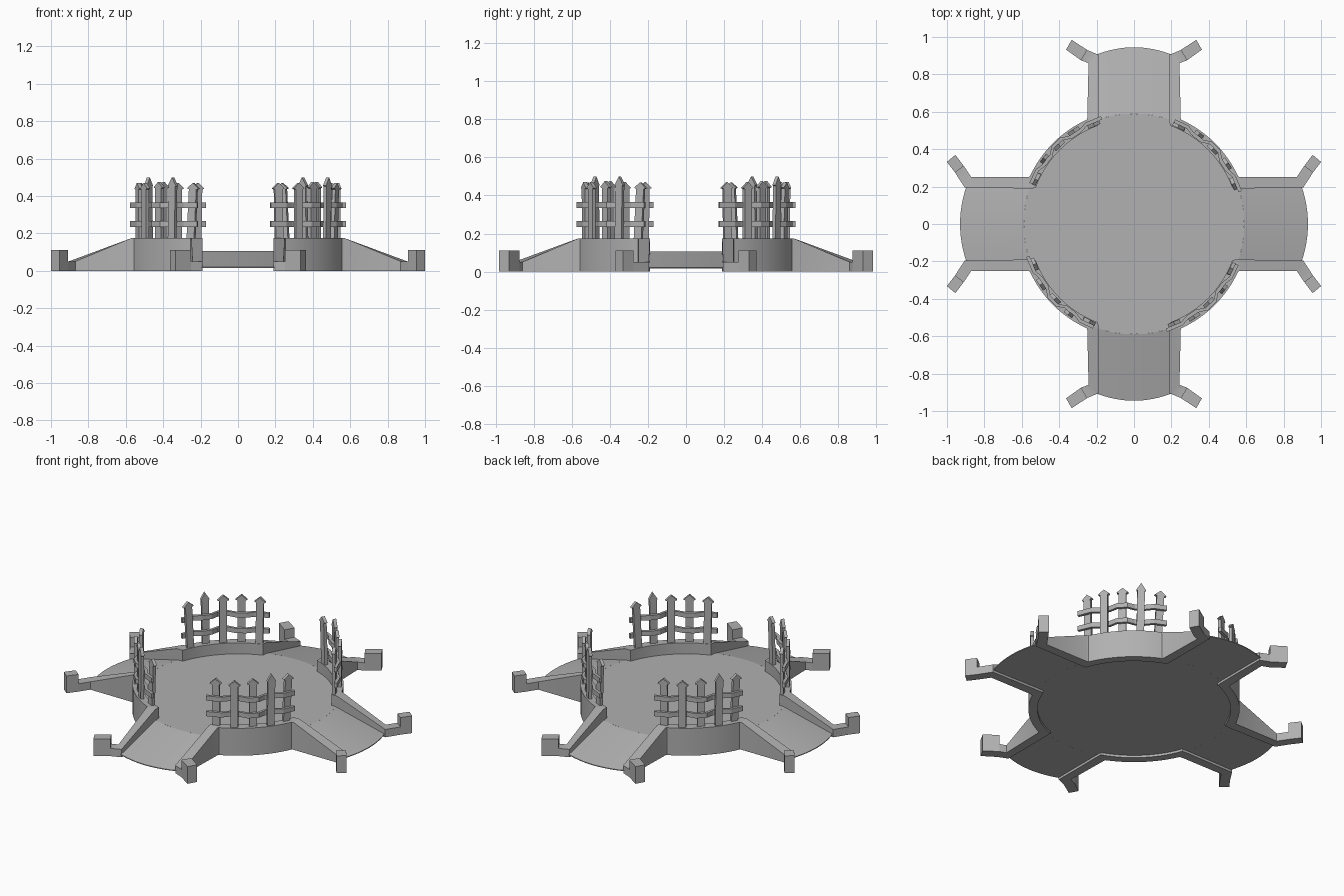
import bpy, bmesh, math
from mathutils import Vector, Matrix

if "Cube" in bpy.data.objects:
    bpy.data.objects.remove(bpy.data.objects["Cube"])

FLOOR_Z, BASE_Z, WALL_Z, LOW_Z = 0.105, 0.015, 0.175, 0.05
GREY = bpy.data.materials.new("dark_grey")
GREY.diffuse_color = (0.44, 0.44, 0.44, 1)
GREY.use_nodes = True
GREY.node_tree.nodes["Principled BSDF"].inputs["Base Color"].default_value = GREY.diffuse_color


def finish(bm, name, smooth=False):
    bmesh.ops.recalc_face_normals(bm, faces=bm.faces)
    me = bpy.data.meshes.new(name)
    bm.to_mesh(me)
    bm.free()
    me.materials.append(GREY)
    ob = bpy.data.objects.new(name, me)
    bpy.context.collection.objects.link(ob)
    if smooth:
        bpy.ops.object.select_all(action='DESELECT')
        bpy.context.view_layer.objects.active = ob
        ob.select_set(True)
        bpy.ops.object.shade_smooth_by_angle(angle=math.radians(25))
    return ob


def loft(name, stations, sx=1, sy=1, smooth=False):
    """Box-section strip; each station is (outer xy, inner xy, bottom z, top z)."""
    bm = bmesh.new()
    rings = []
    for o, i, z0, z1 in stations:
        pts = [(o, z0), (o, z1), (i, z1), (i, z0)]
        rings.append([bm.verts.new((p[0] * sx, p[1] * sy, z)) for p, z in pts])
    for a, b in zip(rings, rings[1:]):
        for k in range(4):
            bm.faces.new((a[k], a[(k + 1) % 4], b[(k + 1) % 4], b[k]))
    bm.faces.new(rings[0])
    bm.faces.new(rings[-1])
    return finish(bm, name, smooth)


def polar(r, deg):
    return (r * math.cos(math.radians(deg)), r * math.sin(math.radians(deg)))


# round floor
bm = bmesh.new()
bmesh.ops.create_cone(bm, cap_ends=True, segments=64, radius1=0.59, radius2=0.59,
                      depth=FLOOR_Z - BASE_Z,
                      matrix=Matrix.Translation((0, 0, (FLOOR_Z + BASE_Z) / 2)))
finish(bm, "floor", True)

# four ramps with bowed outer ends
for k in range(4):
    mid, corner = (0.945, 0.91) if k % 2 else (0.93, 0.90)
    bm = bmesh.new()
    rows = []
    for j in range(13):
        x = -0.205 + 0.41 * j / 12
        yi = math.sqrt(0.59 ** 2 - x * x)
        yo = mid - (mid - corner) * (x / 0.19) ** 2
        pts = [(yi, FLOOR_Z), (yo, 0.02), (yo, BASE_Z), (yi, BASE_Z)]
        rows.append([bm.verts.new((y, x, z)) for y, z in pts])
    for a, b in zip(rows, rows[1:]):
        for n in range(4):
            bm.faces.new((a[n], a[(n + 1) % 4], b[(n + 1) % 4], b[n]))
    bm.faces.new(rows[0])
    bm.faces.new(rows[-1])
    bmesh.ops.rotate(bm, verts=bm.verts, matrix=Matrix.Rotation(k * math.pi / 2, 3, 'Z'))
    finish(bm, "ramp", True)

# corner walls: flare, sloped ramp side, arc, sloped ramp side, flare
wall = [((0.283, 0.875), (0.25, 0.93), 0, LOW_Z),
        ((0.243, 0.86), (0.19, 0.905), 0, LOW_Z),
        ((0.25, 0.565), (0.19, 0.565), 0, WALL_Z)]
for j in range(13):
    t = j / 12
    wall.append((polar(0.612, 65.5 - 41 * t), polar(0.56, 70 - 50 * t), 0, WALL_Z))
wall += [((0.568, 0.25), (0.568, 0.19), 0, WALL_Z),
         ((0.87, 0.25), (0.905, 0.195), 0, LOW_Z),
         ((0.91, 0.31), (0.957, 0.275), 0, LOW_Z)]
block_y = [((0.283, 0.875), (0.25, 0.93), 0, 0.11), ((0.363, 0.932), (0.333, 0.985), 0, 0.11)]
block_x = [((0.91, 0.31), (0.957, 0.275), 0, 0.11), ((0.955, 0.37), (1.0, 0.332), 0, 0.11)]
for sx in (1, -1):
    for sy in (1, -1):
        loft("corner_wall", wall, sx, sy, True)
        loft("end_block", block_y, sx, sy)
        loft("end_block", block_x, sx, sy)


def picket(angle, radius, top, head_w, head_h, lean):
    """Flat pointed board standing on the wall, facing outward."""
    w, z0, zs = 0.022, 0.16, top - head_h
    prof = [(-w, z0), (w, z0), (w, zs - 0.005), (head_w, zs), (0, top),
            (-head_w, zs), (-w, zs - 0.005)]
    bm = bmesh.new()
    f = bm.faces.new([bm.verts.new((-0.010, u, z)) for u, z in prof])
    ext = bmesh.ops.extrude_face_region(bm, geom=[f])
    bmesh.ops.translate(bm, vec=(0.020, 0, 0),
                        verts=[v for v in ext["geom"] if isinstance(v, bmesh.types.BMVert)])
    pivot = Matrix.Translation((0, 0, 0.17))
    tilt = pivot @ Matrix.Rotation(math.radians(lean), 4, 'X') @ pivot.inverted()
    m = Matrix.Rotation(math.radians(angle), 4, 'Z') @ Matrix.Translation((radius, 0, 0)) @ tilt
    bmesh.ops.transform(bm, matrix=m, verts=bm.verts)
    finish(bm, "fence_picket")


# fences: five pickets and two woven rails, turned to each corner
PICKETS = [(-22.5, 0.573, 0.47, 0.034, 0.03, 1), (-12, 0.592, 0.47, 0.034, 0.03, 0),
           (-1.5, 0.580, 0.475, 0.034, 0.03, 0), (8.5, 0.592, 0.50, 0.027, 0.045, -1),
           (19, 0.573, 0.47, 0.034, 0.03, -3)]
WEAVE = [(-28, 0.594), (-19.5, 0.592), (-15, 0.574), (-9, 0.574), (-4.5, 0.598), (1.5, 0.598),
         (5.5, 0.574), (11.5, 0.574), (16, 0.592), (23.5, 0.592)]
for k in range(4):
    c = 45 + 90 * k
    for a, r, top, hw, hh, lean in PICKETS:
        picket(c + a, r, top, hw, hh, lean)
    for z in (0.25, 0.35):
        loft("fence_rail", [(polar(r + 0.009, c + a), polar(r - 0.009, c + a), z - 0.015, z + 0.015)
                            for a, r in WEAVE])
